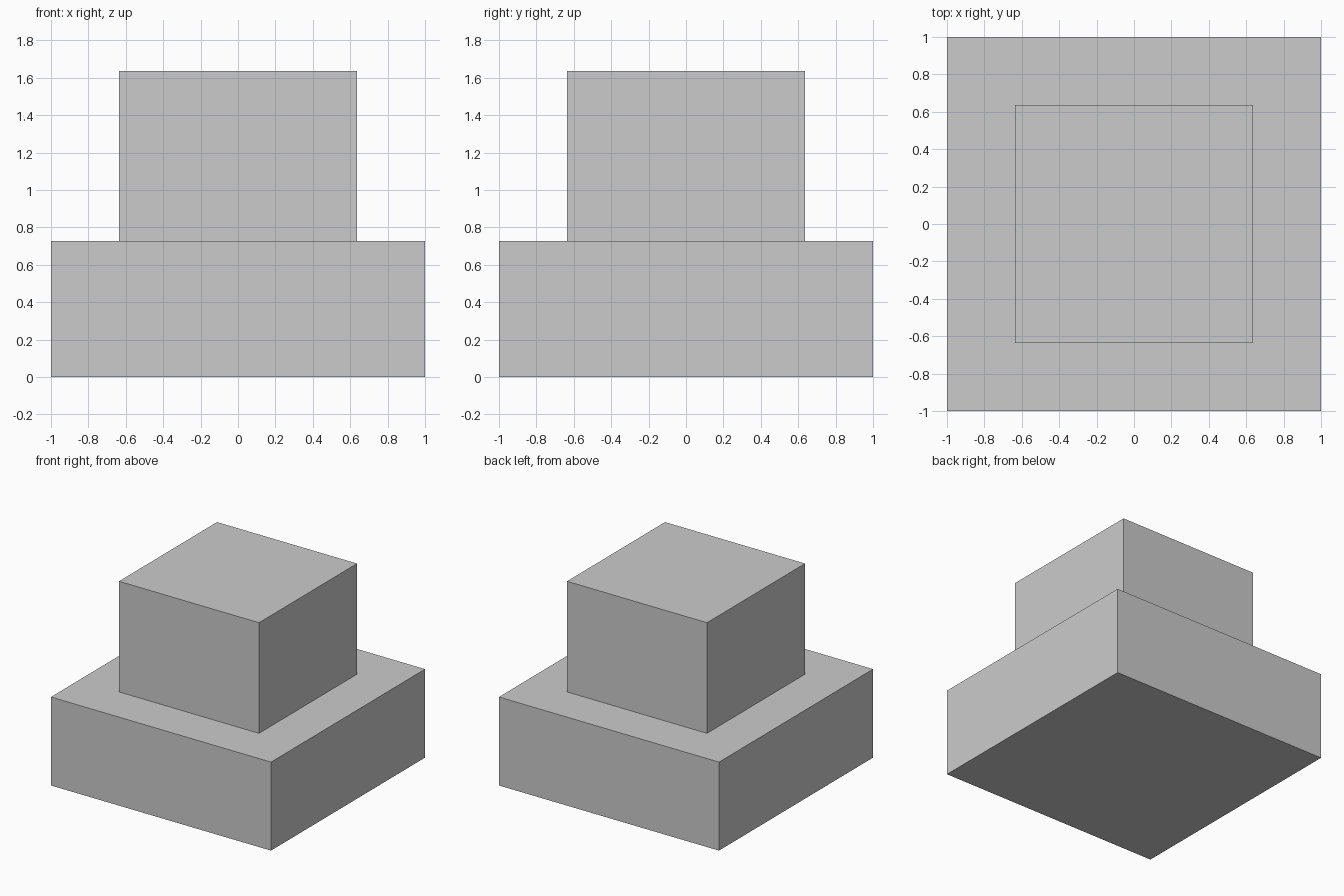
import bpy

if "Cube" in bpy.data.objects:
    bpy.data.objects.remove(bpy.data.objects["Cube"])

UNIT = 1 / 11  # the model sits on an 11-step half-width grid


def box(name, half_width, z_bottom, z_top):
    """Square block centred on the z axis."""
    bpy.ops.mesh.primitive_cube_add(size=1, location=(0, 0, (z_bottom + z_top) / 2))
    obj = bpy.context.object
    obj.name = name
    obj.scale = (2 * half_width, 2 * half_width, z_top - z_bottom)
    bpy.ops.object.transform_apply(location=False, rotation=False, scale=True)
    return obj


# Wide lower slab
box("base_block", 11 * UNIT, 0, 8 * UNIT)

# Narrower block standing on the slab
box("upper_block", 7 * UNIT, 8 * UNIT, 18 * UNIT)
